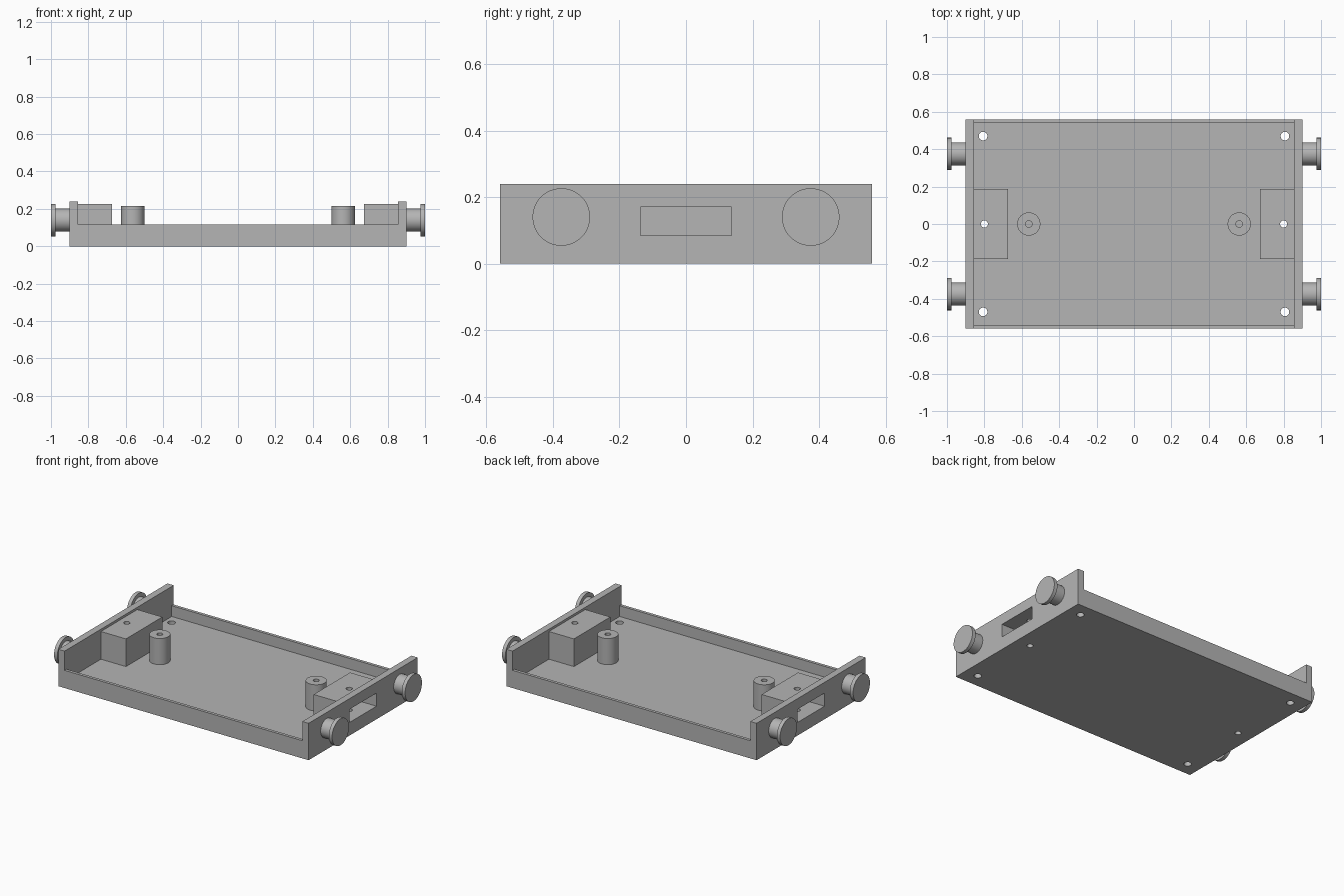
import bpy, math

if "Cube" in bpy.data.objects:
    bpy.data.objects.remove(bpy.data.objects["Cube"])

grey = bpy.data.materials.new("plain grey")
grey.diffuse_color = (0.46, 0.46, 0.46, 1)
grey.use_nodes = True
grey.node_tree.nodes["Principled BSDF"].inputs["Base Color"].default_value = grey.diffuse_color


def box(name, x0, x1, y0, y1, z0, z1):
    bpy.ops.mesh.primitive_cube_add(size=1)
    ob = bpy.context.object
    ob.name = name
    for v in ob.data.vertices:
        v.co = (x1 if v.co.x > 0 else x0, y1 if v.co.y > 0 else y0, z1 if v.co.z > 0 else z0)
    ob.data.materials.append(grey)
    return ob


def cylinder(name, r, depth, loc, rot=(0, 0, 0), sides=48):
    bpy.ops.mesh.primitive_cylinder_add(vertices=sides, radius=r, depth=depth, location=loc, rotation=rot)
    ob = bpy.context.object
    ob.name = name
    ob.data.materials.append(grey)
    return ob


def combine(target, tool, operation):
    mod = target.modifiers.new("bool", 'BOOLEAN')
    mod.operation = operation
    mod.solver = 'EXACT'
    mod.object = tool
    bpy.context.view_layer.objects.active = target
    bpy.ops.object.modifier_apply(modifier=mod.name)
    bpy.data.objects.remove(tool, do_unlink=True)


def smooth(ob):
    bpy.ops.object.select_all(action='DESELECT')
    ob.select_set(True)
    bpy.context.view_layer.objects.active = ob
    bpy.ops.object.shade_smooth_by_angle(angle=math.radians(30))


FLOOR = 0.045

# tray with tall end walls and low, thin front and back walls
tray = box("tray", -0.9, 0.9, -0.56, 0.56, 0, 0.24)
combine(tray, box("cavity", -0.855, 0.855, -0.54, 0.54, FLOOR, 0.5), 'DIFFERENCE')
combine(tray, box("low_wall_cut", -0.855, 0.855, -1, 1, 0.115, 0.5), 'DIFFERENCE')

for s in (-1, 1):
    # connector block with side slot and screw hole
    xs = sorted((s * 0.675, s * 0.88))
    combine(tray, box("block", *xs, -0.187, 0.187, 0.02, 0.225), 'UNION')
    xs = sorted((s * 0.72, s * 1.0))
    combine(tray, box("slot", *xs, -0.1375, 0.1375, 0.085, 0.17), 'DIFFERENCE')
    combine(tray, cylinder("screw_hole", 0.019, 1, (s * 0.8, 0, 0), sides=32), 'DIFFERENCE')
    # standing post with a blind hole
    combine(tray, cylinder("post", 0.062, 0.195, (s * 0.5625, 0, 0.1175)), 'UNION')
    combine(tray, cylinder("post_hole", 0.018, 0.3, (s * 0.5625, 0, FLOOR + 0.15), sides=32), 'DIFFERENCE')
    for t in (-1, 1):
        # corner screw holes
        combine(tray, cylinder("corner_hole", 0.023, 0.4, (s * 0.807, t * 0.47, 0), sides=32), 'DIFFERENCE')
        # flanged knobs on the end walls
        turn = (0, math.pi / 2, 0)
        knob = cylinder("knob", 0.0615, 0.09, (s * 0.935, t * 0.375, 0.14), turn)
        combine(knob, cylinder("flange", 0.0865, 0.024, (s * 0.988, t * 0.375, 0.14), turn), 'UNION')
        smooth(knob)
smooth(tray)
